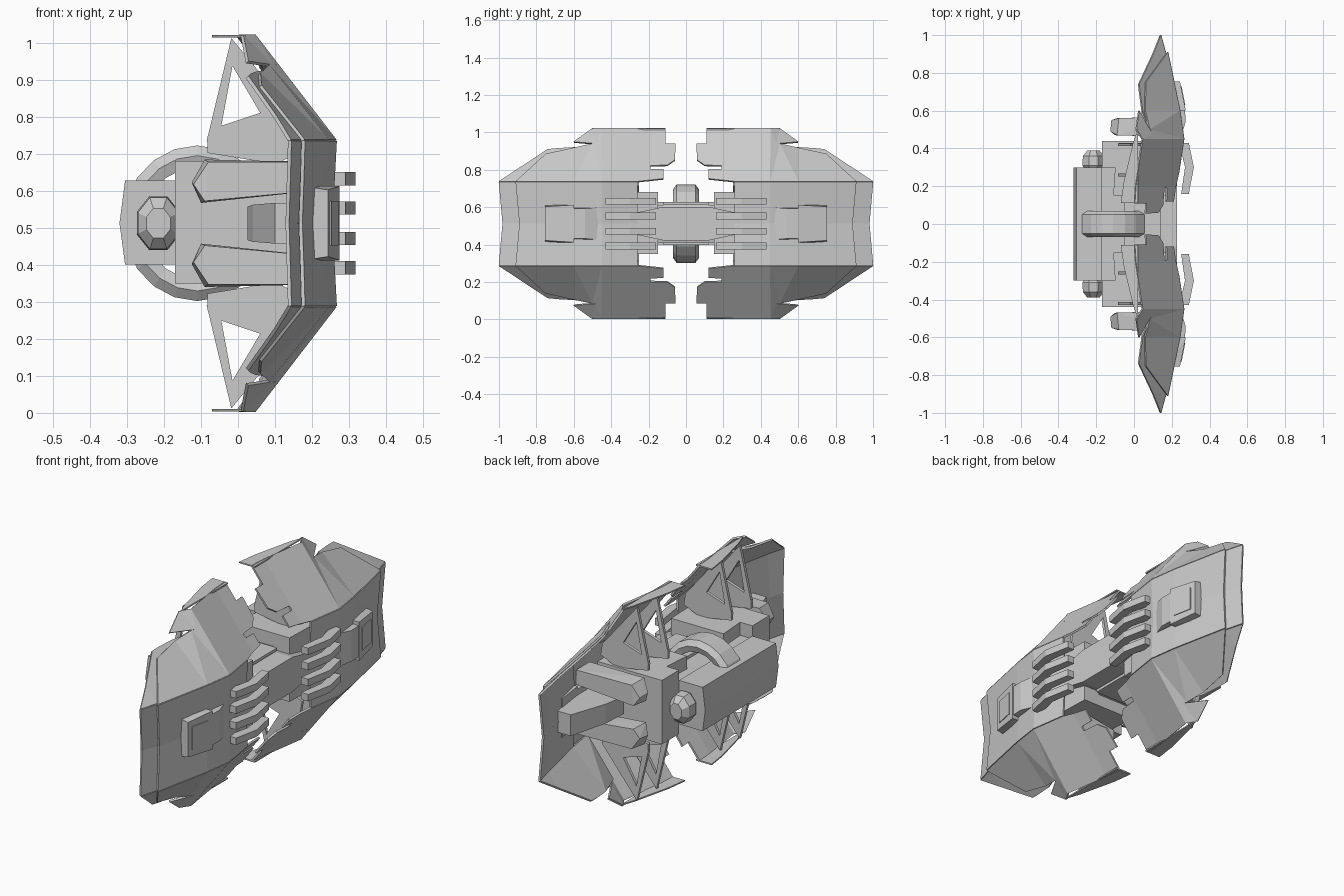
import bpy, bmesh
from math import sin, cos, pi

cube = bpy.data.objects.get("Cube")
if cube:
    bpy.data.objects.remove(cube, do_unlink=True)

MID = 0.512  # height of the horizontal symmetry plane; all heights below are relative to it

grey = bpy.data.materials.new("hull_grey")
grey.use_nodes = True
grey.diffuse_color = (0.6, 0.6, 0.6, 1)
grey.node_tree.nodes["Principled BSDF"].inputs["Base Color"].default_value = (0.6, 0.6, 0.6, 1)


def finish(name, bm, mirror="YZ", thick=0):
    bmesh.ops.recalc_face_normals(bm, faces=bm.faces)
    mesh = bpy.data.meshes.new(name)
    bm.to_mesh(mesh)
    bm.free()
    mesh.materials.append(grey)
    ob = bpy.data.objects.new(name, mesh)
    ob.location.z = MID
    bpy.context.collection.objects.link(ob)
    if thick:
        sol = ob.modifiers.new("thickness", 'SOLIDIFY')
        sol.thickness, sol.offset = thick, 0
    if mirror:
        mod = ob.modifiers.new("mirror", 'MIRROR')
        mod.use_axis = [a in mirror for a in "XYZ"]
    return ob


def prism(name, outline, axis, lo, hi, mirror="YZ"):
    """Extrude a 2D outline along an axis between lo and hi."""
    def put(p, d):
        return {"Y": (p[0], d, p[1]), "Z": (p[0], p[1], d), "X": (d, p[0], p[1])}[axis]
    bm = bmesh.new()
    a = [bm.verts.new(put(p, lo)) for p in outline]
    b = [bm.verts.new(put(p, hi)) for p in outline]
    bm.faces.new(a)
    bm.faces.new(b)
    for i in range(len(a)):
        j = (i + 1) % len(a)
        bm.faces.new((a[i], a[j], b[j], b[i]))
    return finish(name, bm, mirror)


def hull(name, pts, mirror="YZ"):
    bm = bmesh.new()
    for p in pts:
        bm.verts.new(p)
    res = bmesh.ops.convex_hull(bm, input=bm.verts)
    junk = {v for v in res["geom_interior"] if isinstance(v, bmesh.types.BMVert)}
    bmesh.ops.delete(bm, geom=list(junk), context='VERTS')
    bmesh.ops.dissolve_limit(bm, angle_limit=0.02, verts=bm.verts, edges=bm.edges)
    return finish(name, bm, mirror)


def both(pts):
    return [(x, y, s * h) for x, y, h in pts for s in (-1, 1)]


# Curved wing surface: depth x as a function of span y and relative height h
RIDGE = [(0.0, 0.2), (0.2, 0.212), (0.45, 0.25), (0.6, 0.229), (0.9, 0.167), (1.01, 0.137)]


def wing_x(y, h):
    for (y0, x0), (y1, x1) in zip(RIDGE, RIDGE[1:]):
        if y <= y1:
            x = x0 + (x1 - x0) * (y - y0) / (y1 - y0)
            break
    if h < 0.223:
        return x - 0.012 * (1 - h / 0.223)
    return x - (h - 0.223) * (0.77 + min(0.25, 1.8 * max(0, y - 0.45)))


def wing_panel(name, outline, lift=0):
    bm = bmesh.new()
    bm.faces.new([bm.verts.new((0, y, h)) for y, h in outline])
    for y in (0.2, 0.45, 0.6, 0.9):
        bmesh.ops.bisect_plane(bm, geom=bm.verts[:] + bm.edges[:] + bm.faces[:],
                               plane_co=(0, y, 0), plane_no=(0, 1, 0))
    bmesh.ops.triangulate(bm, faces=bm.faces)
    for v in bm.verts:
        v.co.x = wing_x(v.co.y, v.co.z) + lift
    return finish(name, bm, thick=0.01)


# Wing shell: under layer at the tips, outer layer, and the caps above and below
wing_panel("tip_middle", [(0.6, 0), (0.6, 0.223), (1, 0.223), (0.98, 0)])
wing_panel("tip_slope", [(0.45, 0.223), (0.45, 0.415), (0.69, 0.4), (0.74, 0.395), (1, 0.223)])
wing_panel("wing_middle", [(0.26, 0), (0.26, 0.223), (0.91, 0.223), (0.89, 0)], 0.012)
wing_panel("wing_slope", [(0.26, 0.223), (0.12, 0.238), (0.12, 0.288), (0.19, 0.29), (0.19, 0.308),
                          (0.1, 0.31), (0.06, 0.338), (0.055, 0.425), (0.5, 0.425),
                          (0.75, 0.37), (0.91, 0.223)], 0.012)
wing_panel("wing_cap", [(0.11, 0.425), (0.48, 0.425), (0.6, 0.435), (0.5, 0.507), (0.11, 0.507)], 0.012)
prism("cap_flat", [(0.02, 0.11), (-0.07, 0.11), (-0.055, 0.22), (-0.005, 0.43), (0.02, 0.5)], "Z", 0.501, 0.508)

# Curved bars bridging towards the middle
for i, h in enumerate((0.041, 0.12)):
    prism(f"curved_bar_{i + 1}", [(0.24, 0.43), (0.29, 0.43), (0.317, 0.3), (0.29, 0.16),
                                  (0.25, 0.16), (0.27, 0.3)], "Z", h - 0.018, h + 0.018)

# Raised pods on the outside of the wings: a square block and a tapering neck
hull("pod_block", both([(0.2, 0.6, 0.1), (0.18, 0.755, 0.1), (0.274, 0.6, 0.1), (0.243, 0.755, 0.09)]), "Y")
hull("pod_neck", both([(0.2, 0.48, 0.085), (0.2, 0.61, 0.085), (0.255, 0.48, 0.085),
                       (0.273, 0.54, 0.08), (0.27, 0.61, 0.08), (0.25, 0.465, 0.01)]), "Y")
prism("pod_panel", [(0.262, 0.63), (0.272, 0.63), (0.252, 0.73), (0.242, 0.73)], "Z", -0.06, 0.06, "Y")

# Triangular frames holding the wings above and below the body
OUTER = [(-0.018, 0.5), (-0.085, 0.22), (0.18, 0.26)]
HOLE = [(-0.015, 0.425), (-0.045, 0.263), (0.06, 0.298)]
for n, y in enumerate((0.26, 0.42)):
    bm = bmesh.new()
    o, h = ([bm.verts.new((x, y, z)) for x, z in ring] for ring in (OUTER, HOLE))
    for i in range(3):
        j = (i + 1) % 3
        bm.faces.new((o[i], o[j], h[j], h[i]))
    finish(f"frame_{n + 1}", bm, thick=0.015)
    prism(f"frame_foot_{n + 1}", [(-0.083, 0.235), (-0.083, 0.19), (0.1, 0.16), (0.19, 0.2), (0.18, 0.26)],
          "Y", y - 0.0075, y + 0.0075)

# Central body: side blocks, core, joining beam and nose slab
prism("side_block", [(-0.17, 0.44), (-0.17, 0.3), (-0.1, 0.3), (-0.11, 0.15), (0.19, 0.15), (0.2, 0.44)],
      "Z", -0.163, 0.168, "Y")
prism("core", [(-0.2, -0.1), (-0.2, 0.1), (0.1, 0.1), (0.12, 0), (0.1, -0.1)], "Y", -0.3, 0.3, "")
prism("joining_beam", [(-0.26, 0.06), (-0.12, 0.09), (0.12, 0.09), (0.26, 0.06),
                       (0.26, -0.06), (0.12, -0.09), (-0.12, -0.09), (-0.26, -0.06)], "X", 0.05, 0.228, "")
prism("beam_plate", [(-0.12, 0.1), (0.12, 0.1), (0.12, 0.115), (-0.12, 0.115)], "X", -0.05, 0.14, "Z")
prism("nose_slab", [(-0.305, 0.115), (-0.17, 0.115), (-0.17, -0.112), (-0.305, -0.112), (-0.32, 0)],
      "Y", -0.3, 0.3, "")

# Rounded side nacelles
hull("nacelle", [(-0.215 + r * cos(a), y, 1.25 * r * sin(a))
                 for y, r in ((0.28, 0.045), (0.31, 0.063), (0.36, 0.06), (0.39, 0.035))
                 for a in (k * pi / 4 + pi / 8 for k in range(8))], "Y")

# Arch ring around the body
SECTION = [(1, -0.05), (1, 0.05), (0.87, 0.07), (0.72, 0.06), (0.72, -0.06), (0.87, -0.07)]
bm = bmesh.new()
rings = [[bm.verts.new((-0.11 + 0.2 * s * cos(a), y, 0.21 * s * sin(a))) for s, y in SECTION]
         for a in (k * pi / 10 for k in range(20))]
for k in range(20):
    p, q = rings[k], rings[(k + 1) % 20]
    for i in range(6):
        j = (i + 1) % 6
        bm.faces.new((p[i], p[j], q[j], q[i]))
finish("arch_ring", bm, "")

# Angular arms reaching inward from the wings
hull("upper_arm", [(0.23, 0.46, 0.09), (0.23, 0.57, 0.09), (0.23, 0.46, 0.165), (0.23, 0.57, 0.165),
                   (-0.09, 0.47, 0.172), (-0.08, 0.56, 0.165), (-0.1, 0.47, 0.055), (-0.09, 0.56, 0.06),
                   (-0.125, 0.49, 0.11), (-0.12, 0.55, 0.105)])
hull("middle_arm", both([(0.025, 0.47, 0.045), (0.04, 0.6, 0.05), (0.1, 0.8, 0.055),
                         (0.22, 0.44, 0.055), (0.19, 0.8, 0.055)]), "Y")
